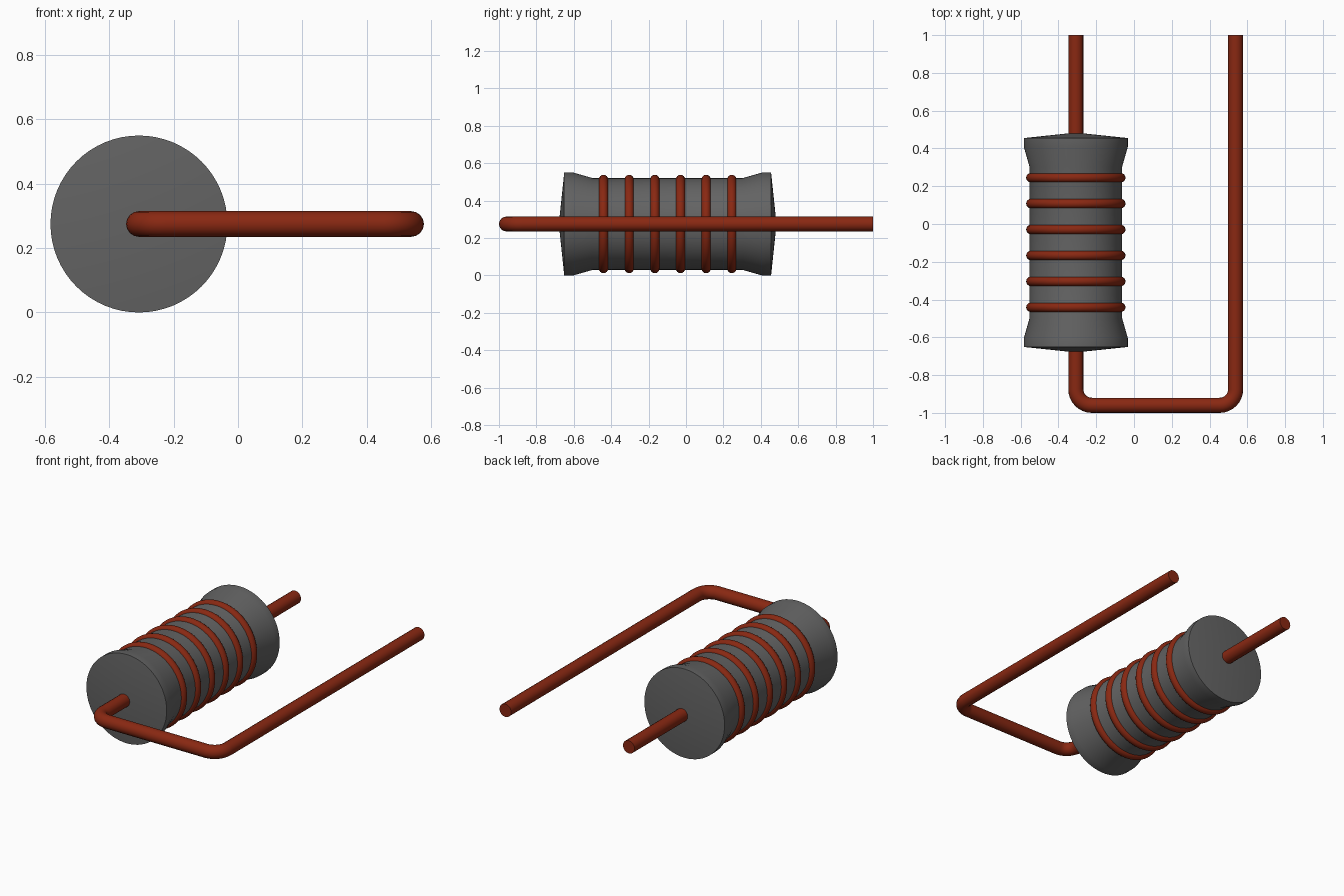
import bpy, bmesh, math
from mathutils import Matrix, Vector

if "Cube" in bpy.data.objects:
    bpy.data.objects.remove(bpy.data.objects["Cube"], do_unlink=True)

AXIS_X, AXIS_Z = -0.308, 0.275   # coil axis, parallel to y
WIRE_R = 0.04


def material(name, rgb):
    m = bpy.data.materials.new(name)
    m.use_nodes = True
    col = (*rgb, 1.0)
    m.diffuse_color = col
    m.node_tree.nodes["Principled BSDF"].inputs["Base Color"].default_value = col
    return m


grey = material("dark_grey", (0.125, 0.125, 0.125))
copper = material("copper_red", (0.25, 0.021, 0.006))


def finish(obj, mat, angle=30):
    obj.data.materials.clear()
    obj.data.materials.append(mat)
    bpy.ops.object.select_all(action='DESELECT')
    obj.select_set(True)
    bpy.context.view_layer.objects.active = obj
    bpy.ops.object.shade_smooth_by_angle(angle=math.radians(angle))


def lathe(name, profile, mat, closed=False, steps=64, angle=30):
    """Spin a (radius, y) profile about the coil axis."""
    bm = bmesh.new()
    verts = [bm.verts.new((r, y, 0)) for r, y in profile]
    edges = [bm.edges.new(p) for p in zip(verts, verts[1:])]
    if closed:
        edges.append(bm.edges.new((verts[-1], verts[0])))
    bmesh.ops.spin(bm, geom=verts + edges, cent=(0, 0, 0), axis=(0, 1, 0),
                   angle=math.tau, steps=steps)
    bmesh.ops.remove_doubles(bm, verts=bm.verts, dist=1e-4)
    bmesh.ops.recalc_face_normals(bm, faces=bm.faces)
    bmesh.ops.transform(bm, matrix=Matrix.Translation((AXIS_X, 0, AXIS_Z)), verts=bm.verts)
    me = bpy.data.meshes.new(name)
    bm.to_mesh(me)
    bm.free()
    obj = bpy.data.objects.new(name, me)
    bpy.context.collection.objects.link(obj)
    finish(obj, mat, angle)
    return obj


# Body: waisted cylinder with flared ends and shallow conical caps
MID = -0.098
half = [(0, 0.582), (0.275, 0.553), (0.275, 0.505), (0.245, 0.40)]
profile = [(r, MID + d) for r, d in half] + [(r, MID - d) for r, d in reversed(half)]
lathe("resistor_body", profile, grey, angle=20)

# Six evenly spaced bands around the waist
for i in range(6):
    yc = MID + (i - 2.5) * 0.1372
    ring = [(0.238 + 0.025 * math.cos(a), yc + 0.025 * math.sin(a))
            for a in (math.tau * k / 16 for k in range(16))]
    lathe(f"band_{i + 1}", ring, copper, closed=True, angle=60)

# Lead wire: through the body, then two rounded bends back alongside
BEND, FAR_X, FRONT_Y = 0.085, 0.538, -0.96
path = [(AXIS_X, 1.0)]
for cx, start in ((AXIS_X + BEND, math.pi), (FAR_X - BEND, 1.5 * math.pi)):
    for k in range(9):
        a = start + k * math.pi / 16
        path.append((cx + BEND * math.cos(a), FRONT_Y + BEND + BEND * math.sin(a)))
path.append((FAR_X, 1.0))

curve = bpy.data.curves.new("lead_wire", 'CURVE')
curve.dimensions = '3D'
curve.bevel_depth = WIRE_R
curve.bevel_resolution = 6
curve.use_fill_caps = True
spline = curve.splines.new('POLY')
spline.points.add(len(path) - 1)
for p, (x, y) in zip(spline.points, path):
    p.co = (x, y, AXIS_Z, 1)
wire = bpy.data.objects.new("lead_wire", curve)
bpy.context.collection.objects.link(wire)
bpy.ops.object.select_all(action='DESELECT')
wire.select_set(True)
bpy.context.view_layer.objects.active = wire
bpy.ops.object.convert(target='MESH')
finish(bpy.context.view_layer.objects.active, copper, 40)
